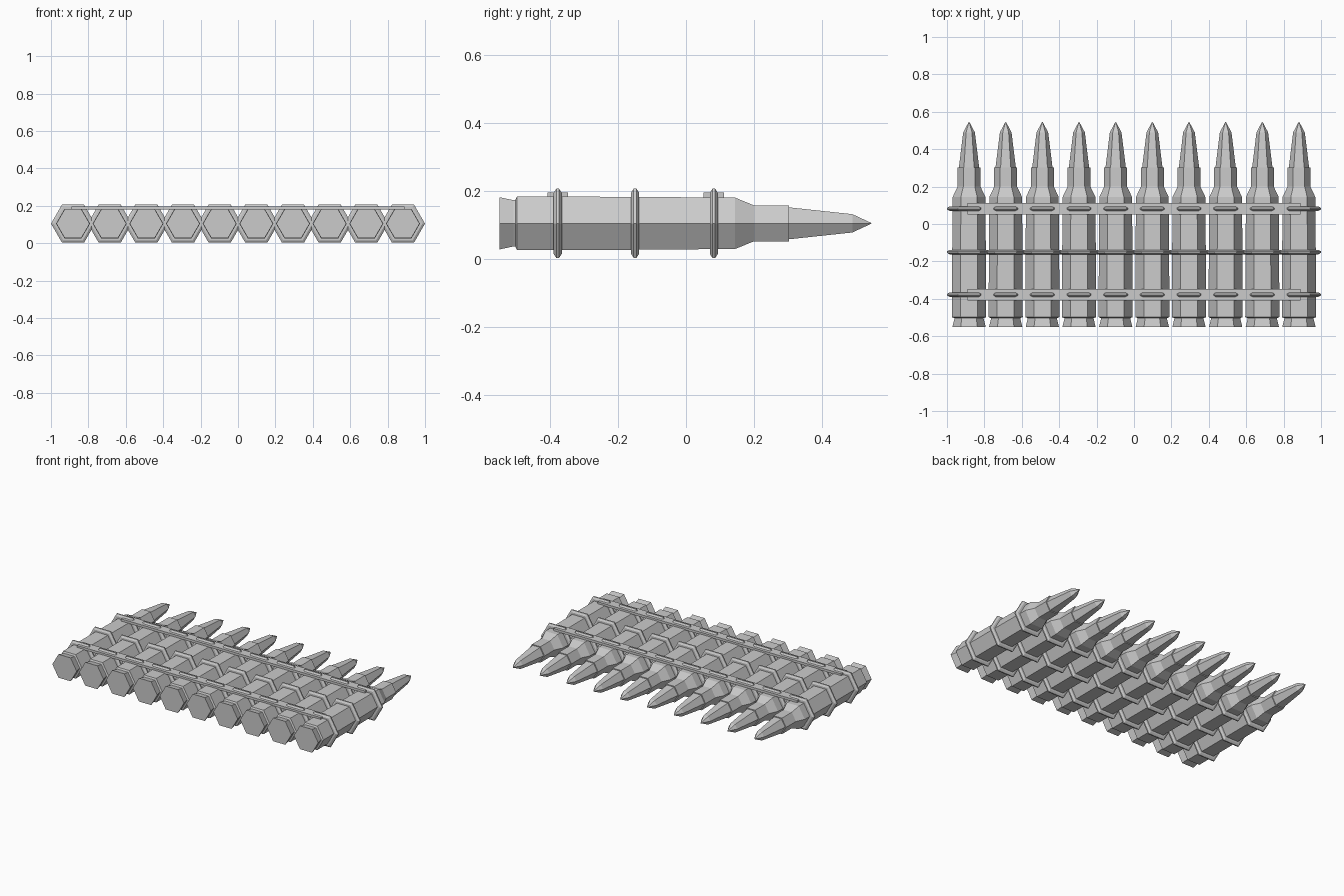
import bpy, bmesh, math

if "Cube" in bpy.data.objects:
    bpy.data.objects.remove(bpy.data.objects["Cube"])

COUNT, PITCH, AXIS_Z = 10, 0.196, 0.105
FLAT = math.cos(math.pi / 6)  # flat-to-flat half size over corner radius

grey = bpy.data.materials.new("plain_grey")
grey.use_nodes = True
colour = (0.6, 0.6, 0.6, 1)
grey.diffuse_color = colour
grey.node_tree.nodes["Principled BSDF"].inputs["Base Color"].default_value = colour


def finish(name, bm):
    bmesh.ops.recalc_face_normals(bm, faces=bm.faces)
    mesh = bpy.data.meshes.new(name)
    bm.to_mesh(mesh)
    bm.free()
    mesh.materials.append(grey)
    obj = bpy.data.objects.new(name, mesh)
    bpy.context.collection.objects.link(obj)
    return obj


def hex_lathe(name, profile, x, closed=False):
    """Six-sided body along y from (y, half height) pairs; closed makes a ring."""
    bm = bmesh.new()
    loops = []
    for y, half in profile:
        r = half / FLAT
        loops.append([bm.verts.new((x + r * math.cos(k * math.pi / 3), y,
                                    AXIS_Z + r * math.sin(k * math.pi / 3)))
                      for k in range(6)])
    pairs = list(zip(loops, loops[1:]))
    if closed:
        pairs.append((loops[-1], loops[0]))
    else:
        bm.faces.new(loops[0])
        bm.faces.new(loops[-1])
    for a, b in pairs:
        for k in range(6):
            n = (k + 1) % 6
            bm.faces.new((a[k], a[n], b[n], b[k]))
    return finish(name, bm)


def strap(name, y):
    bm = bmesh.new()
    bmesh.ops.create_cube(bm, size=1)
    for v in bm.verts:
        v.co.x *= 1.78
        v.co.y = v.co.y * 0.06 + y
        v.co.z = v.co.z * 0.016 + 0.188
    return finish(name, bm)


# Case: rim, extractor groove, body, shoulder and neck
case = [(-0.55, 0.077), (-0.508, 0.068), (-0.503, 0.068), (-0.498, 0.079),
        (-0.16, 0.078), (0.145, 0.0755), (0.2, 0.053), (0.303, 0.053)]
# Pointed tip seated in the neck
tip = [(0.29, 0.0475), (0.303, 0.047), (0.49, 0.027), (0.546, 0.001)]
# Link ring section, offset along y from its centre
ring = [(-0.012, 0.068), (-0.012, 0.09), (-0.004, 0.102),
        (0.004, 0.102), (0.012, 0.09), (0.012, 0.068)]
ring_rows = {"rear": -0.378, "middle": -0.15, "front": 0.082}

for i in range(COUNT):
    x = (i - (COUNT - 1) / 2) * PITCH
    hex_lathe(f"cartridge_case_{i + 1}", case, x)
    hex_lathe(f"cartridge_tip_{i + 1}", tip, x)
    for row, y in ring_rows.items():
        hex_lathe(f"{row}_link_ring_{i + 1}", [(y + dy, h) for dy, h in ring], x, True)

# Straps joining the links along the top
strap("rear_strap", ring_rows["rear"])
strap("front_strap", ring_rows["front"])
